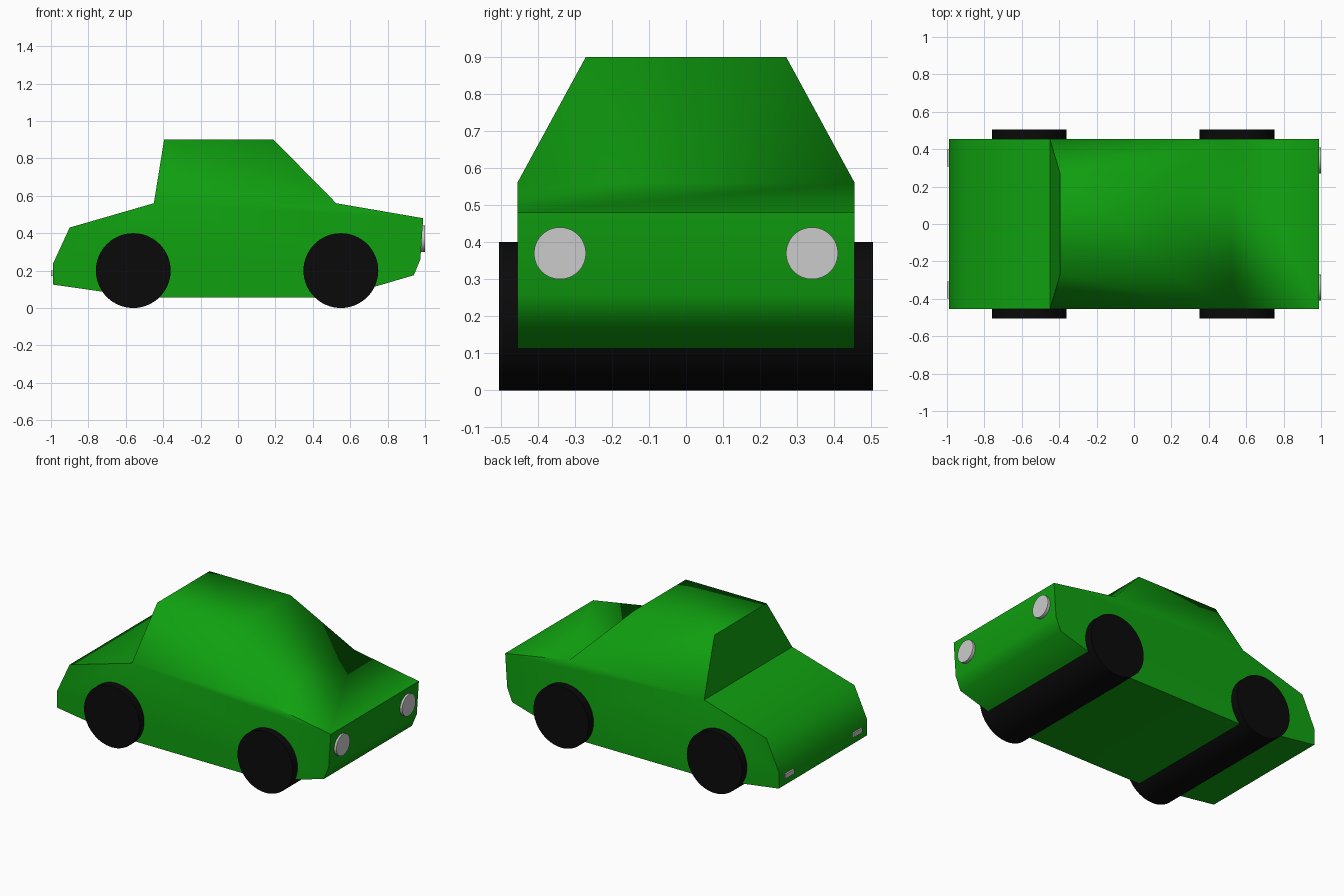
import bpy, bmesh, math

if "Cube" in bpy.data.objects:
    bpy.data.objects.remove(bpy.data.objects["Cube"])


def material(name, color):
    m = bpy.data.materials.new(name)
    m.diffuse_color = (*color, 1)
    m.use_nodes = True
    m.node_tree.nodes["Principled BSDF"].inputs["Base Color"].default_value = m.diffuse_color
    return m


green = material("green_paint", (0.005, 0.35, 0.005))
black = material("black_rubber", (0.003, 0.003, 0.003))


def smooth(obj, degrees):
    bpy.ops.object.select_all(action='DESELECT')
    obj.select_set(True)
    bpy.context.view_layer.objects.active = obj
    bpy.ops.object.shade_smooth_by_angle(angle=math.radians(degrees))


def cylinder(name, radius, depth, location, rotation):
    bpy.ops.mesh.primitive_cylinder_add(vertices=64, radius=radius, depth=depth,
                                        location=location, rotation=rotation)
    obj = bpy.context.object
    obj.name = name
    smooth(obj, 40)
    return obj


# Body: side profile (x, z); the roof points are narrower than the rest
HALF_WIDTH, ROOF_HALF_WIDTH, ROOF_Z = 0.455, 0.27, 0.90
profile = [(-0.99, 0.125), (-0.50, 0.055), (0.53, 0.055), (0.94, 0.175),
           (0.975, 0.26), (0.99, 0.48), (0.525, 0.56), (0.19, ROOF_Z),
           (-0.395, ROOF_Z), (-0.45, 0.56), (-0.90, 0.43), (-0.99, 0.235)]
n = len(profile)
bm = bmesh.new()
sides = []
for s in (-1, 1):
    sides.append([bm.verts.new((x, s * (ROOF_HALF_WIDTH if z == ROOF_Z else HALF_WIDTH), z))
                  for x, z in profile])
for i in range(n):
    j = (i + 1) % n
    bm.faces.new((sides[0][i], sides[0][j], sides[1][j], sides[1][i]))
# Lower flank and tilted cabin side meet at the belt line
for v in sides:
    bm.faces.new(v[:7] + v[9:])
    bm.faces.new(v[6:10])
bmesh.ops.recalc_face_normals(bm, faces=bm.faces)
mesh = bpy.data.meshes.new("car_body")
bm.to_mesh(mesh)
bm.free()
body = bpy.data.objects.new("car_body", mesh)
bpy.context.collection.objects.link(body)
mesh.materials.append(green)
smooth(body, 75)
# Crisp crease under the rear window
for e in mesh.edges:
    a, b = (mesh.vertices[k].co for k in e.vertices)
    if abs(a.x + 0.45) < 0.01 and abs(b.x + 0.45) < 0.01:
        e.use_edge_sharp = True

# Wheels: full-width rollers
for name, x in (("rear_wheels", -0.56), ("front_wheels", 0.55)):
    wheel = cylinder(name, 0.2, 1.01, (x, 0, 0.2), (math.pi / 2, 0, 0))
    wheel.data.materials.append(black)

for side, s in (("right", -1), ("left", 1)):
    # Round headlights
    cylinder(f"{side}_headlight", 0.07, 0.05, (0.974, s * 0.34, 0.37),
             (0, math.pi / 2, 0))
    # Small rear lights
    bpy.ops.mesh.primitive_cube_add(size=1, location=(-0.985, s * 0.353, 0.185))
    lamp = bpy.context.object
    lamp.name = f"{side}_rear_light"
    lamp.scale = (0.03, 0.09, 0.03)
